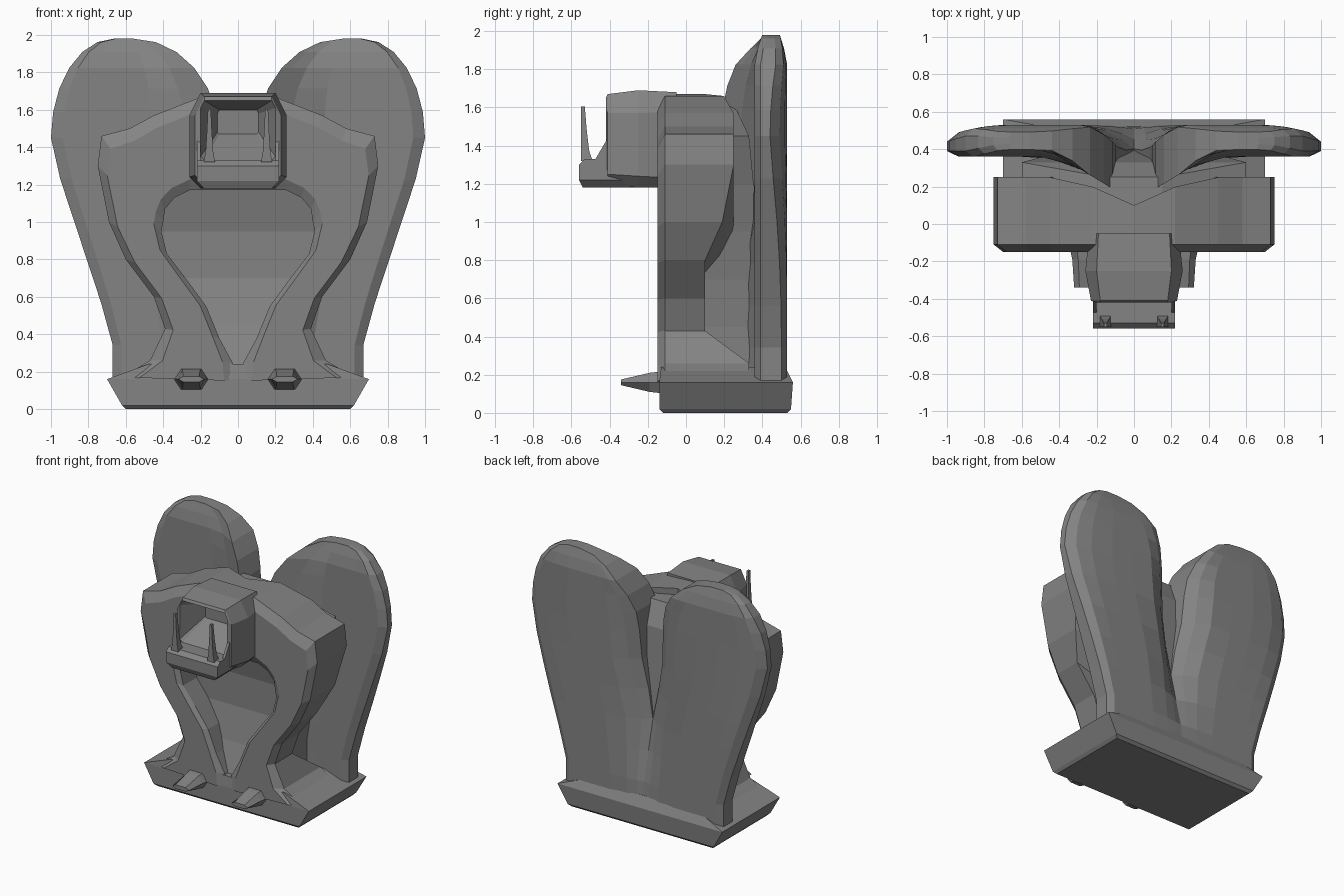
import bpy
import bmesh
from math import sin, pi, sqrt

default_cube = bpy.data.objects.get("Cube")
if default_cube:
    bpy.data.objects.remove(default_cube)

stone = bpy.data.materials.new("stone_grey")
stone.use_nodes = True
stone.diffuse_color = (.23, .23, .23, 1)
shader = stone.node_tree.nodes["Principled BSDF"]
shader.inputs["Base Color"].default_value = stone.diffuse_color


def loft(name, rings, mirror=False):
    """Skin a row of closed rings that share a point count."""
    bm = bmesh.new()
    rows = [[bm.verts.new(point) for point in ring] for ring in rings]
    for lower, upper in zip(rows, rows[1:]):
        for i in range(len(lower)):
            bm.faces.new((lower[i - 1], lower[i], upper[i], upper[i - 1]))
    bm.faces.new(rows[0])
    bm.faces.new(rows[-1])
    bmesh.ops.recalc_face_normals(bm, faces=bm.faces)
    mesh = bpy.data.meshes.new(name)
    bm.to_mesh(mesh)
    bm.free()
    mesh.materials.append(stone)
    part = bpy.data.objects.new(name, mesh)
    bpy.context.collection.objects.link(part)
    if mirror:
        part.modifiers.new("mirror", "MIRROR").use_axis[0] = True


def mix(start, end, t):
    return start + (end - start) * t


def clamp(value):
    return max(0, min(1, value))


def slab(width, front, back, height, centre=0):
    """Level rectangle, given by its half width, depth range and height."""
    left, right = centre + width, centre - width
    return [(right, front, height), (left, front, height),
            (left, back, height), (right, back, height)]


def octagon(depth, width, bottom, top, corner):
    """Upright rectangle with cut corners, facing the front."""
    half = [(width - corner, bottom), (width, bottom + corner),
            (width, top - corner * 2), (width - corner, top)]
    outline = half + [(-x, z) for x, z in reversed(half)]
    return [(x, depth, z) for x, z in outline]


# Base slab with undercut sides and a sloped upper edge
loft("base", [slab(.6, -.12, .53, 0), slab(.62, -.14, .55, .02),
              slab(.7, -.14, .56, .16), slab(.48, -.13, .52, .24)])


# Arms: paired points on the outer and inner edge, from the neck to the foot
outer_edge = [(0, 1.67), (.22, 1.66), (.45, 1.57), (.58, 1.5), (.73, 1.46), (.75, 1.3),
              (.69, 1), (.6, .8), (.45, .6), (.39, .43), (.47, .26), (.62, .17)]
inner_edge = [(0, 1.17), (.26, 1.17), (.34, 1.13), (.39, 1.07), (.4, 1), (.41, .95),
              (.38, .83), (.28, .7), (.17, .55), (.1, .38), (.03, .25), (0, .15)]


def arm_back(x, z):
    """The forearm is thin; the shoulder and the foot are deep."""
    if z < .3:
        return .33
    return mix(.1, .25, clamp((z - .8) * 3) * clamp(x * 3))


def arm_ring(outer, inner):
    def point(t, depth):
        return (mix(outer[0], inner[0], t), depth, mix(outer[1], inner[1], t))
    back = arm_back(*outer)
    return [point(0, back), point(0, -.11), point(.15, -.15),
            point(.88, -.15), point(1, -.12), point(1, back)]


loft("arms", [arm_ring(outer, inner) for outer, inner in zip(outer_edge, inner_edge)],
     mirror=True)

# Torso with a hollow belly, closing to the nape
torso = []
for step in range(6):
    t = step / 5
    torso.append(slab(mix(.35, .6, t * t), mix(-.1, .05, sin(pi * t)),
                      mix(.45, .33, t), mix(.2, 1.45, t)))
torso.append(slab(.15, 0, .25, 1.62))
loft("torso", torso)


# Wings: straight taper below, rounded lobe above, with a groove between them
LOBE_CENTRE, LOBE_BASE, TOP = .62, 1.45, 1.98
COLUMNS = [0, .08, .2, .4, .6, .8, .93, 1]


def wing_span(z):
    lift = clamp((z - LOBE_BASE) / (TOP - LOBE_BASE))
    curve = mix(.12, 1, sqrt(1 - lift * lift))
    if z > LOBE_BASE:
        return LOBE_CENTRE - .52 * curve, LOBE_CENTRE + .38 * curve
    return .1 * clamp((z - .8) * 2), mix(.67, 1, clamp(z - .38))


def wing_ring(z):
    inner, outer = wing_span(z)
    share = mix(.55, 1, clamp((TOP - z) * 8))
    groove = clamp(z - .25)
    front, back = [], []
    for t in COLUMNS:
        x = mix(inner, outer, t)
        near = .36 - .24 * clamp(1 - x / .4)
        far = .53 - .24 * groove * clamp(1 - x / .3) ** 2 - .06 * clamp(x * 3 - 2) ** 2
        middle = (near + far) / 2
        half = (far - near) / 2 * share - .03 * (t == 1)
        front.append((x, middle - half, z))
        back.append((x, middle + half, z))
    return front + back[::-1]


straight = [mix(.12, LOBE_BASE, step / 6) for step in range(6)]
lobe = [mix(LOBE_BASE, TOP, sin(pi / 2 * step / 6)) for step in range(7)]
loft("wings", [wing_ring(z) for z in straight + lobe], mirror=True)

# Head, with the front end folded inward as an open mouth
loft("head", [octagon(-.05, .24, 1.18, 1.68, .05),
              octagon(-.25, .26, 1.18, 1.69, .06),
              octagon(-.41, .23, 1.2, 1.67, .05),
              octagon(-.42, .2, 1.33, 1.65, .02),
              octagon(-.24, .11, 1.47, 1.6, .01)])

# Lower jaw, with cheeks curving up to the snout
loft("jaw", [slab(.18, -.54, -.2, 1.18), slab(.22, -.56, -.2, 1.22),
             slab(.22, -.56, -.2, 1.3), slab(.22, -.53, -.36, 1.33)])
for side, name in ((1, "left_cheek"), (-1, "right_cheek")):
    loft(name, [slab(.01, -.48, -.36, 1.32, side * .21),
                slab(.01, -.41, -.36, 1.44, side * .21)])

# Tusks
loft("tusks", [slab(mix(.03, .008, sqrt(t)), -.55, mix(-.49, -.53, sqrt(t)),
                    mix(1.32, 1.605, t), .153) for t in (0, .2, .6, 1)], mirror=True)


# Toe claws: flattened hexagons narrowing forward
def claw_ring(depth, width, height):
    ring = []
    for across, up in ((-1, 0), (-.6, 1), (.6, 1), (1, 0), (.6, -1), (-.6, -1)):
        ring.append((.25 + across * width, depth, .16 + up * height))
    return ring


loft("claws", [claw_ring(-.1, .1, .06), claw_ring(-.19, .08, .05),
               claw_ring(-.34, .07, .015)], mirror=True)
